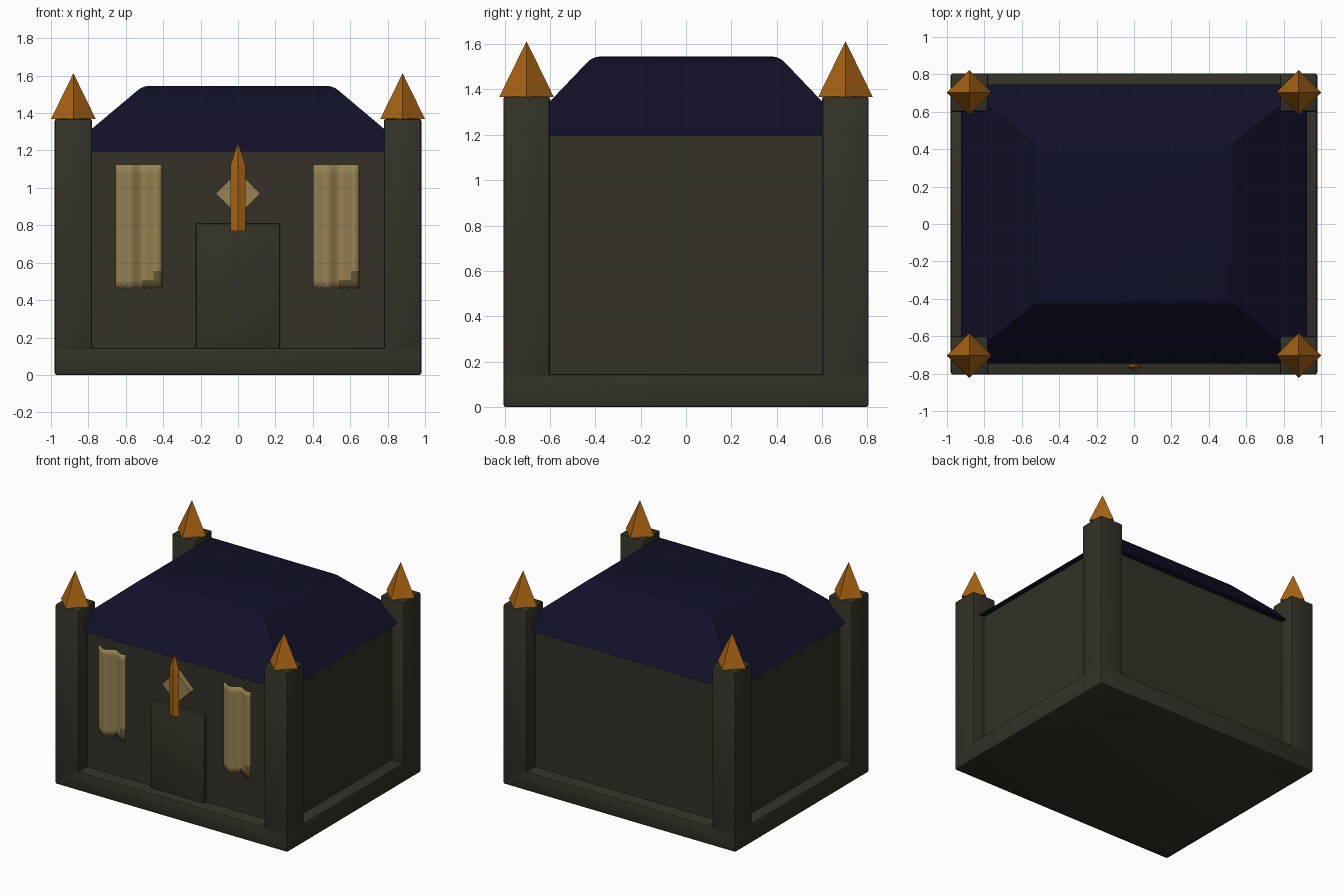
import bpy, bmesh, math
from mathutils import Matrix

cube = bpy.data.objects.get("Cube")
if cube:
    bpy.data.objects.remove(cube, do_unlink=True)


def material(name, rgb):
    m = bpy.data.materials.new(name)
    m.use_nodes = True
    m.diffuse_color = (*rgb, 1)
    bsdf = m.node_tree.nodes["Principled BSDF"]
    bsdf.inputs["Base Color"].default_value = (*rgb, 1)
    bsdf.inputs["Roughness"].default_value = 0.8
    return m


stone = material("dark_stone", (0.033, 0.031, 0.020))
navy = material("navy_roof", (0.0055, 0.0052, 0.022))
gold = material("dull_gold", (0.40, 0.125, 0.006))
cloth = material("tan_cloth", (0.31, 0.225, 0.085))
worn = material("worn_cloth", (0.13, 0.09, 0.035))


def make(name, bm, *mats):
    bmesh.ops.recalc_face_normals(bm, faces=bm.faces)
    me = bpy.data.meshes.new(name)
    bm.to_mesh(me)
    bm.free()
    ob = bpy.data.objects.new(name, me)
    bpy.context.collection.objects.link(ob)
    for m in mats:
        me.materials.append(m)
    return ob


def smooth(ob):
    bpy.ops.object.select_all(action='DESELECT')
    ob.select_set(True)
    bpy.context.view_layer.objects.active = ob
    bpy.ops.object.shade_smooth_by_angle(angle=math.radians(35))


def box(name, x, y, z, mat, bevel=0.0):
    """Box given by its (min, max) ranges."""
    bm = bmesh.new()
    size = [b - a for a, b in (x, y, z)]
    mid = [(a + b) / 2 for a, b in (x, y, z)]
    bmesh.ops.create_cube(bm, size=1, matrix=Matrix.Translation(mid) @ Matrix.Diagonal((*size, 1)))
    if bevel:
        bmesh.ops.bevel(bm, geom=bm.edges[:], offset=bevel, segments=2, profile=0.5, affect='EDGES')
    ob = make(name, bm, mat)
    if bevel:
        smooth(ob)
    return ob


def stacked(name, rings, mat):
    """Solid lofted through four-sided rings of points; returns its bmesh too."""
    bm = bmesh.new()
    loops = [[bm.verts.new(p) for p in r] for r in rings]
    for a, b in zip(loops, loops[1:]):
        for i in range(4):
            bm.faces.new((a[i], a[(i + 1) % 4], b[(i + 1) % 4], b[i]))
    bm.faces.new(loops[0])
    bm.faces.new(loops[-1])
    return bm


# Base slab, recessed walls and door
box("base", (-0.98, 0.98), (-0.805, 0.805), (0, 0.145), stone, 0.012)
box("walls", (-0.88, 0.88), (-0.70, 0.70), (0.13, 1.20), stone)
box("door", (-0.225, 0.225), (-0.73, -0.69), (0.135, 0.81), stone, 0.008)

# Corner pillars with four-sided gold spikes
for sx, side in ((-1, "right"), (1, "left")):
    for sy, end in ((-1, "front"), (1, "back")):
        xs = sorted((sx * 0.78, sx * 0.98))
        ys = sorted((sy * 0.60, sy * 0.805))
        box(f"pillar_{end}_{side}", xs, ys, (0, 1.37), stone, 0.012)
        bm = bmesh.new()
        bmesh.ops.create_cone(bm, cap_ends=True, segments=4, radius1=0.12, radius2=0, depth=0.245,
                              matrix=Matrix.Translation((sx * 0.88, sy * 0.703, 1.49)))
        make(f"spike_{end}_{side}", bm, gold)


# Hipped roof with softened upper edges
def rect(hx, hy, z):
    return [(-hx, -hy, z), (hx, -hy, z), (hx, hy, z), (-hx, hy, z)]


bm = stacked("roof", [rect(0.925, 0.745, 1.195), rect(0.51, 0.41, 1.545)], navy)
top = [e for e in bm.edges if all(v.co.z > 1.5 for v in e.verts)]
bmesh.ops.bevel(bm, geom=top, offset=0.03, segments=3, profile=0.5, affect='EDGES')
smooth(make("roof", bm, navy))


# Diamond plaque over the door
def diamond(y):
    return [(-0.12, y, 0.97), (0, y, 0.85), (0.12, y, 0.97), (0, y, 1.09)]


make("door_plaque", stacked("door_plaque", [diamond(-0.70), diamond(-0.745)], cloth), cloth)


# Flattened gold blade in front of the plaque
def blade_ring(r, z):
    return [(-r, -0.765, z), (0, -0.765 - r / 2, z), (r, -0.765, z), (0, -0.765 + r / 2, z)]


make("gold_blade", stacked("gold_blade", [blade_ring(0.04, 0.77), blade_ring(0.04, 1.12),
                                          blade_ring(0.002, 1.24)], gold), gold)

# Pleated hanging banners with a worn lower corner
COLS, ROWS = 16, 14
for x0, side in ((-0.655, "right"), (0.40, "left")):
    bm = bmesh.new()
    grid = []
    for r in range(ROWS + 1):
        row = []
        for c in range(COLS + 1):
            u, v = c / COLS, r / ROWS
            z = 1.125 - 0.665 * v
            if r == ROWS:
                z += 0.008 * (c % 2)
            y = -0.765 + 0.018 * math.cos(u * 4 * math.pi * 0.85)
            row.append(bm.verts.new((x0 + 0.25 * u, y, z)))
        grid.append(row)
    for r in range(ROWS):
        for c in range(COLS):
            f = bm.faces.new((grid[r][c], grid[r + 1][c], grid[r + 1][c + 1], grid[r][c + 1]))
            if r == ROWS - 1 and c > COLS * 0.5 or r == ROWS - 2 and c > COLS * 0.8:
                f.material_index = 1
    ob = make(f"banner_{side}", bm, cloth, worn)
    thick = ob.modifiers.new("thickness", 'SOLIDIFY')
    thick.thickness = 0.004
    smooth(ob)
